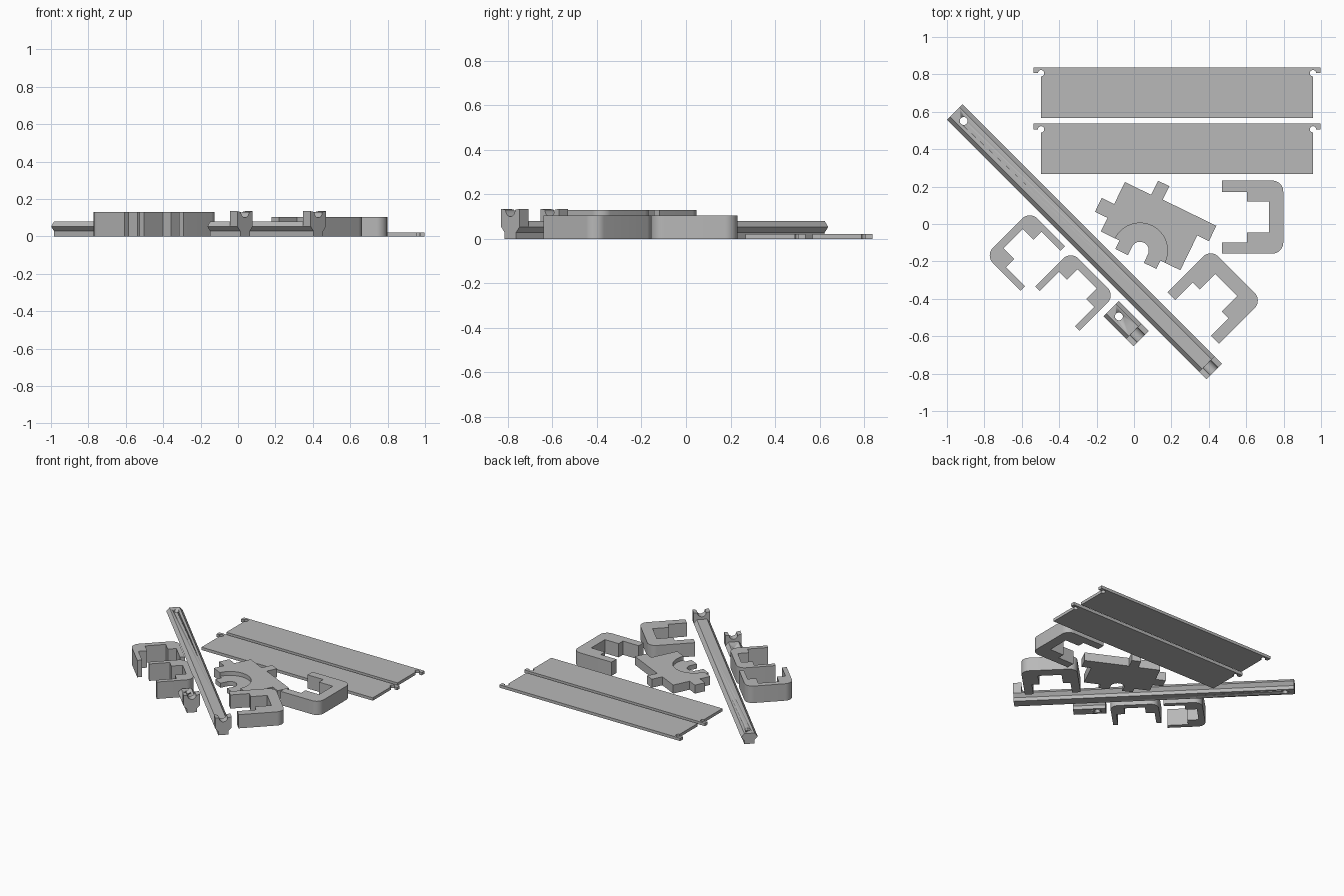
import bpy, bmesh, math
from mathutils import Matrix, Vector

if "Cube" in bpy.data.objects:
    bpy.data.objects.remove(bpy.data.objects["Cube"])

grey = bpy.data.materials.new("light grey")
grey.diffuse_color = (0.48, 0.48, 0.48, 1)
grey.use_nodes = True
grey.node_tree.nodes["Principled BSDF"].inputs["Base Color"].default_value = grey.diffuse_color


def arc(cx, cy, r, a0, a1, n=12):
    """Points on an arc, angles in degrees."""
    return [(cx + r * math.cos(math.radians(a0 + (a1 - a0) * i / n)),
             cy + r * math.sin(math.radians(a0 + (a1 - a0) * i / n))) for i in range(n + 1)]


def place(x, y, angle):
    return Matrix.Translation((x, y, 0)) @ Matrix.Rotation(math.radians(angle), 4, 'Z')


def prism(name, pts, z0, z1, matrix=Matrix()):
    """Extrude an outline from z0 to z1, then move it."""
    bm = bmesh.new()
    low = [bm.verts.new(matrix @ Vector((x, y, z0))) for x, y in pts]
    high = [bm.verts.new(matrix @ Vector((x, y, z1))) for x, y in pts]
    bm.faces.new(low[::-1])
    bm.faces.new(high)
    for i in range(len(pts)):
        j = (i + 1) % len(pts)
        bm.faces.new((low[i], low[j], high[j], high[i]))
    bmesh.ops.recalc_face_normals(bm, faces=bm.faces)
    mesh = bpy.data.meshes.new(name)
    bm.to_mesh(mesh)
    bm.free()
    mesh.materials.append(grey)
    ob = bpy.data.objects.new(name, mesh)
    bpy.context.collection.objects.link(ob)
    bpy.ops.object.select_all(action='DESELECT')
    ob.select_set(True)
    bpy.context.view_layer.objects.active = ob
    bpy.ops.object.shade_smooth_by_angle(angle=math.radians(30))
    return ob


# Flat panels with hooked flange ends
def panel(name, top):
    def end(x, s):
        pts = [(x + s * 0.04, top), (x + s * 0.04, top - 0.032)]
        notch = [(x + s * px, top - 0.032 + py) for px, py in arc(0, 0, 0.017, 0, 270, 16)]
        return pts + notch + [(x, top - 0.27)]
    left, right = end(-0.497, -1), end(0.957, 1)
    prism(name, left + right[::-1], 0, 0.022)


panel("back_panel", 0.838)
panel("front_panel", 0.538)


# Rounded C-shaped clips, opening towards local -x
def clip(name, w, half, thin, step_x, step_y, wall, height, matrix):
    r = 0.058
    inner = [(0, half - thin), (step_x, half - thin), (step_x, step_y), (w - wall, step_y)]
    outer = arc(w - r, half - r, r, 0, 90) + [(0, half)]
    upper = outer + inner
    lower = [(x, -y) for x, y in upper[::-1]]
    prism(name, upper + lower, 0, height, matrix)


large = (0.328, 0.195, 0.06, 0.134, 0.083, 0.077, 0.105)
small = (0.268, 0.168, 0.034, 0.145, 0.073, 0.043, 0.13)
clip("large_clip_upright", *large, place(0.47, 0.037, 0))
clip("large_clip_turned", *large, place(0.316, -0.503, 45))
clip("small_clip_right", *small, place(-0.409, -0.452, 45))
clip("small_clip_left", *small, place(-0.487, -0.238, 135))


# Bars with a faceted section, a cross hole and a cradle at one end
def mirror_section(half):
    return half + [(-y, z) for y, z in half[::-1]]


def bar(name, start, length, hole):
    frame = place(*start, -45)
    along = frame @ Matrix(((0, 0, 1, 0), (1, 0, 0, 0), (0, 1, 0, 0), (0, 0, 0, 1)))
    base = [(0.036, 0), (0.036, 0.028), (0.058, 0.053)]
    tip = 0.057
    body = prism(name, mirror_section(base + [(0.036, 0.08)]), 0, length - tip, along)
    cradle = base + [(0.058, 0.135)] + arc(0, 0.13, 0.03, 0, -84, 10)
    prism(name + "_cradle", mirror_section(cradle), length - tip, length, along)
    cutter = prism(name + "_hole_cutter", arc(hole, 0, 0.021, 0, 345, 23), -0.1, 0.2, frame)
    cutter.hide_render = True
    cutter.hide_viewport = True
    cut = body.modifiers.new("hole", 'BOOLEAN')
    cut.operation = 'DIFFERENCE'
    cut.solver = 'EXACT'
    cut.object = cutter
    bpy.context.view_layer.objects.active = body
    bpy.ops.object.modifier_apply(modifier=cut.name)
    bpy.data.objects.remove(cutter)


bar("long_bar", (-0.958, 0.598), 1.962, 0.067)
bar("short_bar", (-0.123, -0.452), 0.227, 0.06)

# Bracket plate with tabs and a half-round recess
spot = place(0.032, -0.142, -26)
outline = [(0.24, 0), (0.24, 0.207), (0.309, 0.207), (0.309, 0.298), (-0.01, 0.298),
           (-0.01, 0.378), (-0.077, 0.378), (-0.077, 0.294), (-0.233, 0.294),
           (-0.233, 0.163), (-0.307, 0.163), (-0.307, 0.081), (-0.233, 0.081), (-0.233, 0)]
prism("bracket_plate", outline + arc(0, 0, 0.147, 180, 0, 32), 0, 0.065, spot)

# Lower slotted collar filling the recess
collar = ([(0.122, -0.05), (0.122, 0)] + arc(0, 0, 0.147, 0, 180, 32)
          + [(-0.122, 0), (-0.122, -0.05), (-0.047, -0.05)] + arc(0, 0, 0.047, 180, 0, 16)
          + [(0.047, -0.05)])
prism("bracket_collar", collar, 0, 0.035, spot)
